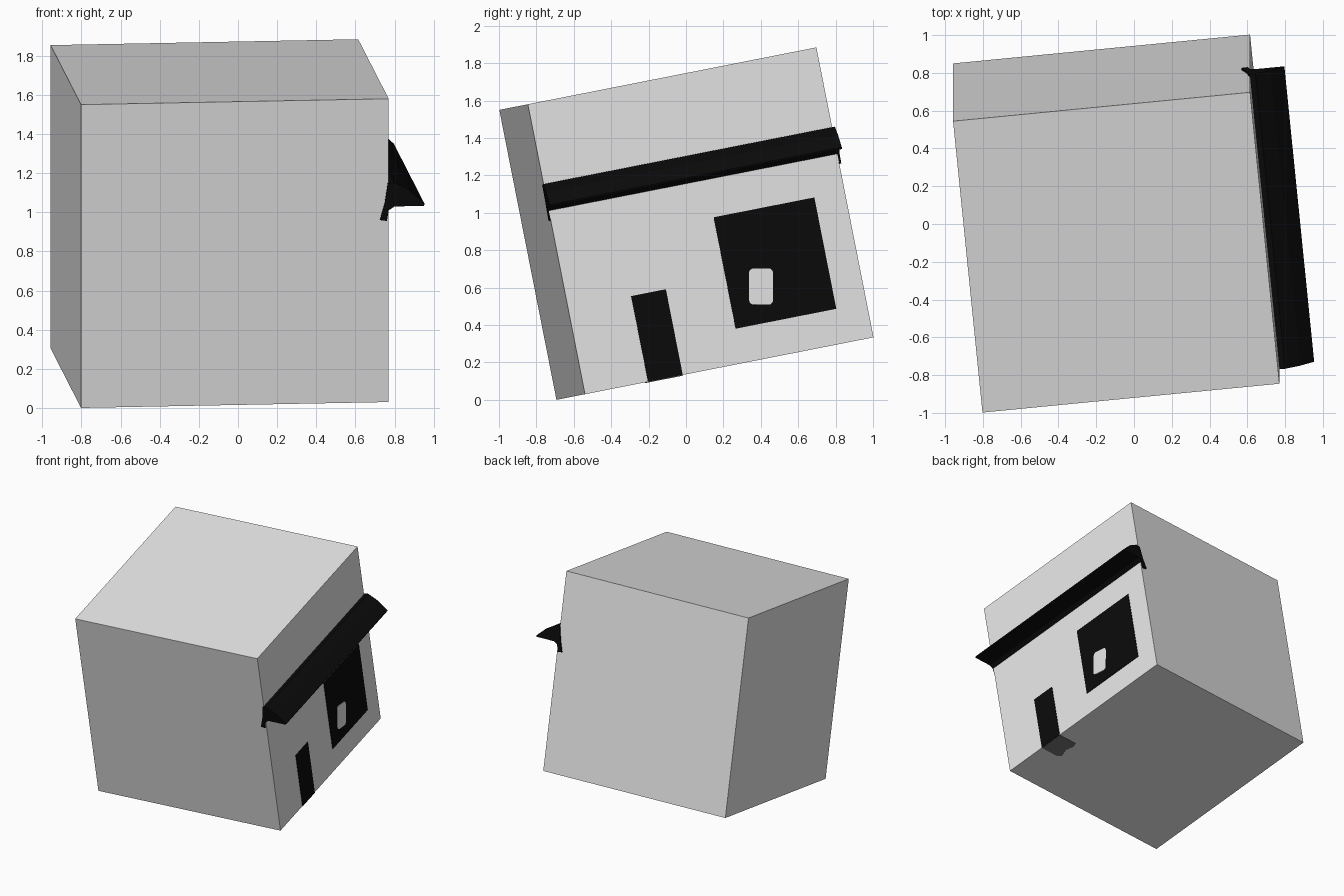
import bpy, bmesh, math
from mathutils import Matrix, Vector

cube = bpy.data.objects.get("Cube")
if cube:
    bpy.data.objects.remove(cube, do_unlink=True)

SIDE = 1.58
THIN = 0.004

# Shop frame: x = out of the shop wall, y = along it, z = up it
TILT = (Matrix.Translation((0.77, -0.54, 0.03))
        @ Matrix.Rotation(math.radians(11.15), 4, 'X')
        @ Matrix.Rotation(math.radians(5.65), 4, 'Z'))


def material(name, value):
    mat = bpy.data.materials.new(name)
    mat.use_nodes = True
    colour = (value, value, value, 1)
    mat.diffuse_color = colour
    mat.node_tree.nodes["Principled BSDF"].inputs["Base Color"].default_value = colour
    return mat


light = material("light grey plaster", 0.78)
black = material("black", 0.003)
grey = material("dark grey", 0.16)


def prism(name, outline, direction, mat):
    """Extrude a flat outline along a direction, in the shop frame."""
    bm = bmesh.new()
    face = bm.faces.new([bm.verts.new(p) for p in outline])
    new = bmesh.ops.extrude_face_region(bm, geom=[face])["geom"]
    bmesh.ops.translate(bm, vec=Vector(direction),
                        verts=[v for v in new if isinstance(v, bmesh.types.BMVert)])
    bmesh.ops.recalc_face_normals(bm, faces=bm.faces)
    bm.transform(TILT)
    mesh = bpy.data.meshes.new(name)
    bm.to_mesh(mesh)
    bm.free()
    mesh.materials.append(mat)
    obj = bpy.data.objects.new(name, mesh)
    bpy.context.collection.objects.link(obj)
    return obj


def wall_rect(y0, y1, z0, z1):
    return [(0, y0, z0), (0, y1, z0), (0, y1, z1), (0, y0, z1)]


def rounded_rect(cy, cz, width, height, radius, turn):
    points = []
    for i, (sy, sz) in enumerate([(1, 1), (-1, 1), (-1, -1), (1, -1)]):
        for step in range(4):
            a = math.radians(90 * i + 30 * step)
            y = sy * (width / 2 - radius) + radius * math.cos(a)
            z = sz * (height / 2 - radius) + radius * math.sin(a)
            points.append((0, cy + y * math.cos(turn) - z * math.sin(turn),
                           cz + y * math.sin(turn) + z * math.cos(turn)))
    return points


# Building block
prism("building", wall_rect(0, SIDE, 0, SIDE), (-SIDE, 0, 0), light)

# Door and window plates on the shop wall
prism("door", wall_rect(0.345, 0.535, 0, 0.467), (THIN, 0, 0), black)
prism("window", wall_rect(0.862, 1.413, 0.188, 0.795), (THIN, 0, 0), black)
prism("window_sign", rounded_rect(1.039, 0.383, 0.13, 0.195, 0.025, math.radians(-11)),
      (THIN * 2, 0, 0), light)

# Door mat plate under the floor
mat_outline = [(0, 0.345, 0), (0, 0.535, 0), (-0.17, 0.535, 0), (-0.185, 0.5, 0),
               (-0.165, 0.44, 0), (-0.19, 0.37, 0), (-0.16, 0.345, 0)]
prism("door_underside", mat_outline, (0, 0, -THIN), grey)

# Awning: curved top, flat underside, back lip wrapping the wall ends
profile = [(-0.045, 0.95), (-0.01, 0.945), (0, 1.0), (0.03, 1.02), (0.18, 1.02),
           (0.184, 1.03), (0.11, 1.1), (0.03, 1.145), (-0.005, 1.14), (-0.02, 1.04)]
prism("awning", [(x, -0.008, z) for x, z in profile], (0, SIDE + 0.02, 0), black)
